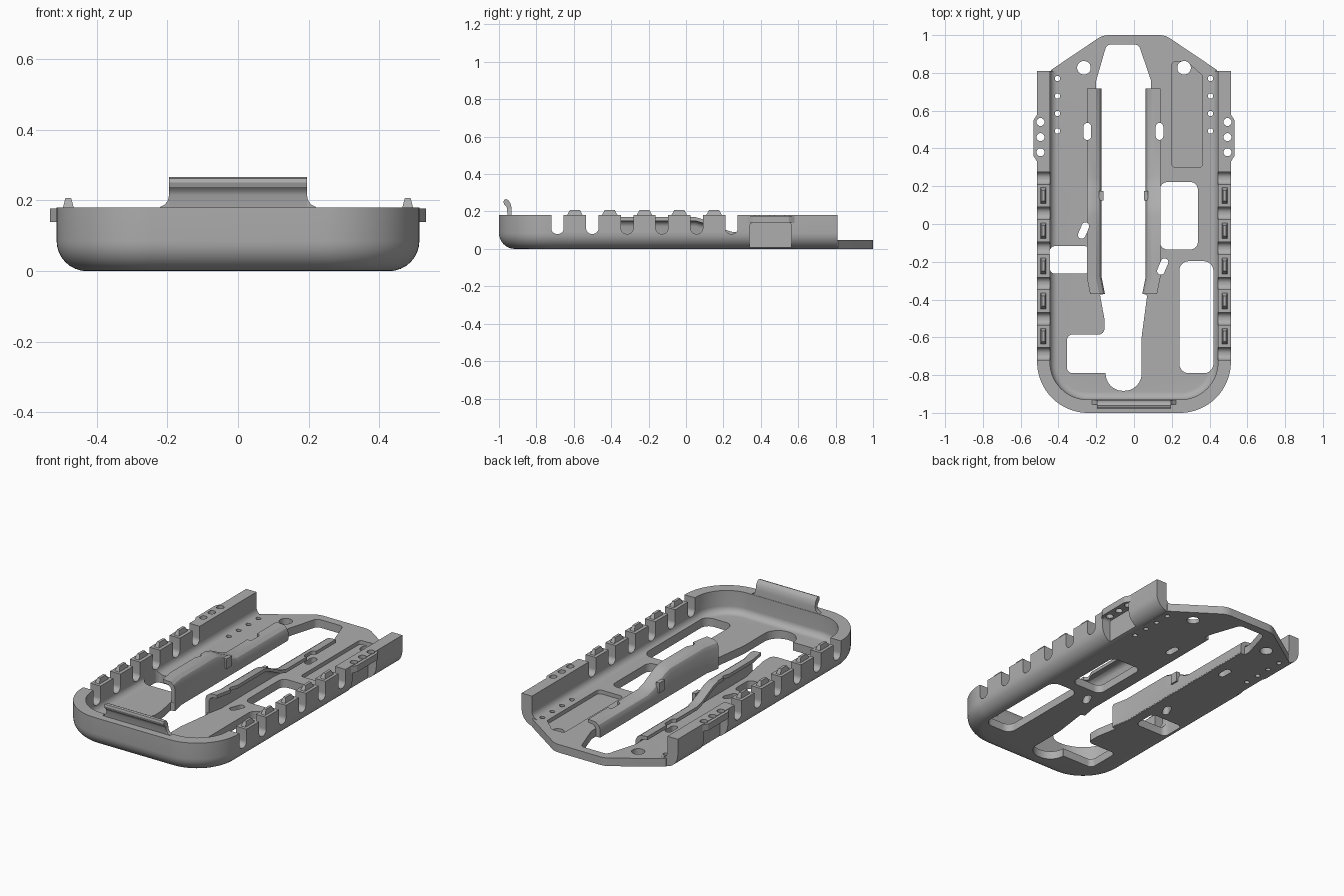
import bpy, bmesh, math
from mathutils import Vector

if "Cube" in bpy.data.objects:
    bpy.data.objects.remove(bpy.data.objects["Cube"])

grey = bpy.data.materials.new("plain grey")
grey.use_nodes = True
grey.diffuse_color = (0.42, 0.42, 0.42, 1)
grey.node_tree.nodes["Principled BSDF"].inputs["Base Color"].default_value = grey.diffuse_color


def loft(name, rings):
    """Skin a closed solid through rings of 3D points."""
    bm = bmesh.new()
    vs = [[bm.verts.new(p) for p in ring] for ring in rings]
    n = len(vs[0])
    for a, b in zip(vs, vs[1:]):
        for i in range(n):
            bm.faces.new((a[i], a[(i + 1) % n], b[(i + 1) % n], b[i]))
    bm.faces.new(vs[0])
    bm.faces.new(vs[-1])
    bmesh.ops.recalc_face_normals(bm, faces=bm.faces)
    mesh = bpy.data.meshes.new(name)
    bm.to_mesh(mesh)
    bm.free()
    mesh.materials.append(grey)
    ob = bpy.data.objects.new(name, mesh)
    bpy.context.collection.objects.link(ob)
    return ob


def prism(name, pts, lo, hi, axis="z"):
    """Extrude an outline along an axis."""
    place = {"x": lambda p, h: (h, p[0], p[1]),
             "y": lambda p, h: (p[0], h, p[1]),
             "z": lambda p, h: (p[0], p[1], h)}[axis]
    return loft(name, [[place(p, h) for p in pts] for h in (lo, hi)])


def rounded(corners, radius=0.0, steps=8):
    """Round the corners of a polygon; a third value overrides the radius."""
    out = []
    n = len(corners)
    for i, c in enumerate(corners):
        r = c[2] if len(c) > 2 else radius
        p = Vector(c[:2])
        if r <= 0:
            out.append(p)
            continue
        a = (Vector(corners[i - 1][:2]) - p).normalized()
        b = (Vector(corners[(i + 1) % n][:2]) - p).normalized()
        half = a.angle(b) / 2
        t = r / math.tan(half)
        centre = p + (a + b).normalized() * (r / math.sin(half))
        s, e = p + a * t - centre, p + b * t - centre
        for k in range(steps + 1):
            out.append(centre + s.lerp(e, k / steps).normalized() * r)
    return out


def box(x0, x1, y0, y1, r=0.0):
    return rounded([(x0, y0), (x1, y0), (x1, y1), (x0, y1)], r)


def capsule(cx, cy, w, h, tilt=0.0):
    c, s = math.cos(tilt), math.sin(tilt)
    return [(cx + p[0] * c - p[1] * s, cy + p[0] * s + p[1] * c)
            for p in box(-w / 2, w / 2, -h / 2, h / 2, w * 0.499)]


def combine(target, other, operation):
    mod = target.modifiers.new("combine", "BOOLEAN")
    mod.operation, mod.solver, mod.object = operation, "EXACT", other
    bpy.context.view_layer.objects.active = target
    bpy.ops.object.modifier_apply(modifier=mod.name)
    bpy.data.objects.remove(other)


def cut(target, pts, lo, hi, axis="z"):
    combine(target, prism("cutter", pts, lo, hi, axis), "DIFFERENCE")


def u_shape(half, front, back, r):
    return rounded([(-half, back), (-half, front, r), (half, front, r), (half, back)], steps=20)


def bowl(name, half, front, back, r, z, top, fillet):
    """U-shaped block with a rounded bottom edge."""
    rings = []
    for k in range(9):
        a = k / 8 * math.pi / 2
        d, h = fillet * (1 - math.sin(a)), fillet * (1 - math.cos(a))
        rings.append([(p[0], p[1], z + h) for p in u_shape(half - d, front + d, back, r - d)])
    rings.append([(p[0], p[1], top) for p in u_shape(half, front, back, r)])
    return loft(name, rings)


# Tray shell with its open back
FLOOR, TOP = 0.048, 0.18
tray = bowl("tray", 0.513, -1, 0.81, 0.27, 0, TOP, 0.085)
combine(tray, bowl("cavity", 0.445, -0.93, 1.2, 0.2, FLOOR, 0.5, 0.04), "DIFFERENCE")

# Tapered floor tongue at the back
combine(tray, prism("tongue", rounded([(-0.44, 0.6), (0.44, 0.6), (0.44, 0.815),
        (0.165, 1, 0.1), (-0.165, 1, 0.1), (-0.44, 0.815)]), 0, FLOOR), "UNION")

# Comb slots through the side walls
for i in range(6):
    y = -0.687 + 0.186 * i
    slot = rounded([(y - 0.033, 0.08, 0.03), (y + 0.033, 0.08, 0.03),
                    (y + 0.033, 0.4), (y - 0.033, 0.4)])
    for x in (-0.5, 0.5):
        cut(tray, slot, x - 0.06, x + 0.06, "x")

# Side scoops, with drilled ears above them
for s in (-1, 1):
    cut(tray, box(0.34, 0.565, -0.1, 0.14, 0.02), *sorted((s * 0.46, s * 0.6)), "x")
    ear = rounded([(s * 0.455, 0.33), (s * 0.513, 0.33), (s * 0.532, 0.36, 0.015),
                   (s * 0.532, 0.55, 0.015), (s * 0.513, 0.58), (s * 0.455, 0.58)])
    combine(tray, prism("ear", ear, 0.138, 0.177), "UNION")
    for y in (0.38, 0.46, 0.54):
        cut(tray, capsule(s * 0.495, y, 0.042, 0.042), -0.1, 0.4)
    # Small and large floor holes
    for y in (0.77, 0.677, 0.585, 0.492):
        cut(tray, capsule(s * 0.405, y, 0.028, 0.028), -0.1, 0.2)
    cut(tray, capsule(s * 0.265, 0.827, 0.072, 0.072), -0.1, 0.2)

# Shallow floor pocket
cut(tray, rounded([(0.2, 0.3), (0.363, 0.3), (0.363, 0.785), (0.28, 0.86), (0.2, 0.86)], 0.02), 0.025, 0.2)

# Floor windows
for window in (box(0.137, 0.338, -0.135, 0.222, 0.04), box(0.24, 0.42, -0.79, -0.197, 0.05),
               box(-0.447, -0.232, -0.263, -0.117, 0.03)):
    cut(tray, window, -0.1, 0.16)

# Long central opening
opening = rounded([
    (-0.145, 0.95, 0.03), (0.025, 0.95, 0.03), (0.09, 0.76, 0.03), (0.09, 0.718), (0.062, 0.718),
    (0.062, -0.28), (0.045, -0.37), (0.07, -0.375, 0.01), (0.04, -0.6, 0.3), (0.04, -0.883, 0.09),
    (-0.15, -0.883, 0.09), (-0.15, -0.79, 0.003), (-0.355, -0.79, 0.03), (-0.355, -0.585, 0.03),
    (-0.157, -0.585, 0.03), (-0.157, -0.5, 0.04), (-0.18, -0.375), (-0.155, -0.37), (-0.173, -0.28),
    (-0.173, 0.718), (-0.2, 0.718), (-0.2, 0.76, 0.03)])
cut(tray, opening, -0.1, 0.3)

# Flared guide rails on both sides of the opening
MIDDLE = -0.055
rails = []
for s, side in ((-1, "left_side"), (1, "right_side")):
    rings = []
    for y, h, shift in ((0.718, 0.09, 0), (0.25, 0.09, 0), (0.2, 0.105, 0), (0.1, 0.155, 0),
                        (0.05, 0.17, 0), (-0.28, 0.17, 0), (-0.37, 0.17, 0.018)):
        u = 0.117 - shift
        profile = [(0, 0.005), (0, h - 0.04), (0.01, h - 0.018), (0.03, h - 0.004), (0.078, h),
                   (0.078, h - 0.02), (0.045, h - 0.024), (0.032, h - 0.034), (0.025, h - 0.05),
                   (0.025, 0.005)]
        rings.append([(MIDDLE + s * (u + a), y - a * shift, z) for a, z in profile])
    rail = loft("guide_rail_" + side, rings)
    rails.append(rail)
    prism("rail_tab_" + side, box(*sorted((MIDDLE + s * 0.107, MIDDLE + s * 0.13)), 0.125, 0.175), 0.06, 0.12)

# Oval holes through the floor and rail lips
for x, y, h, tilt in ((-0.247, 0.49, 0.09, 0), (0.135, 0.49, 0.09, 0),
                      (-0.267, -0.035, 0.09, -0.4), (0.152, -0.225, 0.09, -0.4)):
    hole = capsule(x, y, 0.04, h, tilt)
    cut(tray, hole, -0.1, 0.3)
    cut(rails[0 if x < 0 else 1], hole, -0.1, 0.3)

# Tapered nubs on top of the comb teeth
nubs = []
for i in range(5):
    y = -0.594 + 0.186 * i
    for x in (-0.48, 0.48):
        rings = [[(x + p[0], y + p[1], z) for p in box(-a, a, -b, b)]
                 for a, b, z in ((0.017, 0.045, TOP - 0.01), (0.015, 0.042, TOP),
                                 (0.008, 0.027, 0.207))]
        nubs.append(loft("tooth_nub", rings))

# Front hook with a flared foot
prism("front_hook", [(-0.932, 0.15), (-0.932, 0.215), (-0.938, 0.242), (-0.95, 0.26), (-0.962, 0.266),
      (-0.973, 0.262), (-0.976, 0.25), (-0.972, 0.237), (-0.962, 0.228), (-0.956, 0.215),
      (-0.955, 0.15)], -0.195, 0.195, "x")
foot = [(0.23, 0.17), (0.222, 0.18), (0.207, 0.188), (0.198, 0.2), (0.195, 0.215)]
prism("hook_foot", foot + [(-x, z) for x, z in reversed(foot)], -0.955, -0.932, "y")

# Smooth curves, keeping hard edges
bpy.ops.object.select_all(action="DESELECT")
for ob in bpy.context.collection.objects:
    if ob.type == "MESH" and grey.name in ob.data.materials:
        ob.select_set(True)
        bpy.context.view_layer.objects.active = ob
bpy.ops.object.shade_smooth_by_angle(angle=math.radians(30))
